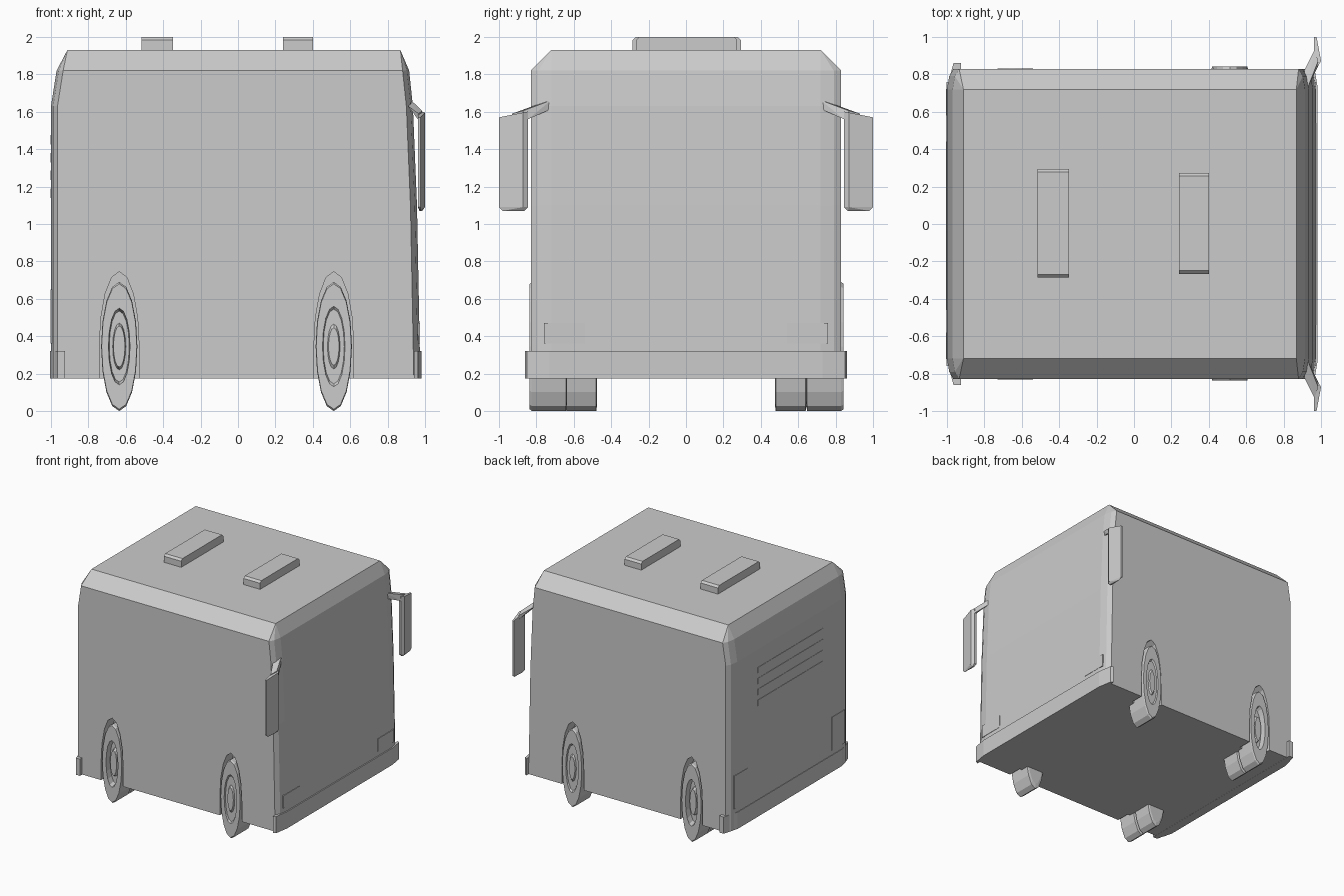
import bpy, bmesh, math

if "Cube" in bpy.data.objects:
    bpy.data.objects.remove(bpy.data.objects["Cube"])


def finish(name, bm):
    bmesh.ops.recalc_face_normals(bm, faces=bm.faces)
    me = bpy.data.meshes.new(name)
    bm.to_mesh(me)
    bm.free()
    ob = bpy.data.objects.new(name, me)
    bpy.context.collection.objects.link(ob)
    return ob


def hull(name, pts):
    """Convex solid around the points, with flat areas merged."""
    bm = bmesh.new()
    for p in pts:
        bm.verts.new(p)
    res = bmesh.ops.convex_hull(bm, input=bm.verts)
    loose = {v for v in res["geom_interior"] + res["geom_unused"]
             if isinstance(v, bmesh.types.BMVert) and v.is_valid}
    bmesh.ops.delete(bm, geom=list(loose), context='VERTS')
    bmesh.ops.dissolve_limit(bm, angle_limit=math.radians(0.5),
                             verts=bm.verts, edges=bm.edges)
    return finish(name, bm)


def box(name, x0, x1, y0, y1, z0, z1):
    return hull(name, [(x, y, z) for x in (x0, x1) for y in (y0, y1) for z in (z0, z1)])


def lathe_wheel(name, cx, y_out, side, profile, n=16):
    """Squashed wheel; profile holds (radius, depth inward from outer face)."""
    R = 0.345
    bm = bmesh.new()
    rings = []
    for r, d in profile:
        ring = []
        for i in range(n):
            a = 2 * math.pi * i / n
            ring.append(bm.verts.new((cx + 0.281 * r * math.sin(a),
                                      side * (y_out - d), R - r * math.cos(a))))
        rings.append(ring)
    for a, b in zip(rings, rings[1:]):
        for i in range(n):
            j = (i + 1) % n
            bm.faces.new((a[i], a[j], b[j], b[i]))
    bm.faces.new(rings[0])
    bm.faces.new(rings[-1])
    return finish(name, bm)


# Body shell: plan sections with softened corners, stacked upward
pts = []
for z, xb, xf in ((0.175, -1.0, 0.975), (1.1, -1.0, 0.957),
                  (1.63, -1.0, 0.935), (1.82, -0.97, 0.915)):
    for s in (-1, 1):
        for x, k in ((xf, -1), (xb, 1)):
            pts += [(x, s * 0.72, z), (x + k * 0.012, s * 0.79, z),
                    (x + k * 0.035, s * 0.83, z)]
pts += [(x, s * 0.72, 1.93) for x in (-0.912, 0.868) for s in (-1, 1)]
body = hull("bus_body", pts)

# Wheel arches cut into the sides
AXLES = {"rear": -0.635, "front": 0.512}
for cx in AXLES.values():
    for s in (-1, 1):
        arch = [(0.106 * math.cos(math.pi * i / 8), 0.345 + 0.4 * math.sin(math.pi * i / 8))
                for i in range(9)] + [(-0.106, 0.1), (0.106, 0.1)]
        cutter = hull("arch_cutter", [(cx + x, s * y, z) for x, z in arch for y in (0.71, 0.95)])
        cutter.hide_render = True
        mod = body.modifiers.new("arch", 'BOOLEAN')
        mod.operation = 'DIFFERENCE'
        mod.solver = 'EXACT'
        mod.object = cutter
        bpy.context.view_layer.objects.active = body
        bpy.ops.object.modifier_apply(modifier=mod.name)
        bpy.data.objects.remove(cutter)

# Bumpers wrapping the corners
for name, plan in (("front_bumper", ((0.94, 0.86), (0.962, 0.85), (0.982, 0.73))),
                   ("rear_bumper", ((-0.925, 0.86), (-0.965, 0.86), (-1.004, 0.72)))):
    hull(name, [(x, s * y, z) for x, y in plan for s in (-1, 1) for z in (0.174, 0.32)])

# Wheels: single in front, twin at the rear with dished rims
flat_rim = [(0.10, 0.0), (0.12, 0.012), (0.20, 0.012), (0.215, 0.0),
            (0.335, 0.0), (0.345, 0.012), (0.345, 0.195), (0.30, 0.2)]
dish_rim = [(0.11, 0.02), (0.125, 0.05), (0.19, 0.05), (0.205, 0.0),
            (0.335, 0.0), (0.345, 0.012), (0.345, 0.17), (0.31, 0.175)]
inner = [(0.31, 0.0), (0.345, 0.005), (0.345, 0.165), (0.31, 0.17)]
for s, label, off in ((-1, "near", 0.0), (1, "far", 0.006)):
    lathe_wheel(f"front_wheel_{label}", AXLES["front"], 0.836 + off, s, flat_rim)
    lathe_wheel(f"rear_outer_wheel_{label}", AXLES["rear"], 0.832, s, dish_rim)
    lathe_wheel(f"rear_inner_wheel_{label}", AXLES["rear"], 0.645, s, inner)

# Roof units with chamfered ends
for x0, x1, yc, h in ((-0.515, -0.348, 0.004, 0.29), (0.24, 0.4, 0.004, 0.27)):
    hull("roof_unit", [(x, yc + s * y, z) for x in (x0, x1) for s in (-1, 1)
                       for y, z in ((h, 1.92), (h, 1.983), (h - 0.017, 2.0))])

# Mirrors hanging from swept arms at the windscreen
for s, label in ((-1, "near"), (1, "far")):
    plan = ((0.963, 1.0), (0.976, 1.0), (1.0, 0.872), (0.985, 0.845), (0.962, 0.845))
    pts = [(x, s * y, 1.09) for x, y in plan]
    pts += [(x, s * y, 1.57 + 0.2 * (1.0 - y)) for x, y in plan]
    pts += [(0.975, s * 0.98, 1.07), (0.985, s * 0.865, 1.07), (0.97, s * 0.865, 1.07)]
    hull(f"mirror_{label}", pts)
    hull(f"mirror_arm_{label}", [
        (0.925, s * 0.72, 1.662), (0.925, s * 0.72, 1.615),
        (0.91, s * 0.82, 1.63), (0.985, s * 0.872, 1.605),
        (0.985, s * 0.845, 1.56), (0.965, s * 0.93, 1.59), (0.965, s * 0.93, 1.555)])

    # Lamps at both ends
    y0, y1 = sorted((s * 0.54, s * 0.76))
    box(f"headlamp_{label}", 0.95, 0.974, y0, y1, 0.36, 0.47)
    y0, y1 = sorted((s * 0.58, s * 0.76))
    box(f"tail_lamp_{label}", -1.003, -0.98, y0, y1, 0.36, 0.65)

# Louvres on the rear panel
for i in range(4):
    z = 1.14 + i * 0.095
    box("rear_louvre", -1.003, -0.98, -0.46, 0.44, z, z + 0.05)
